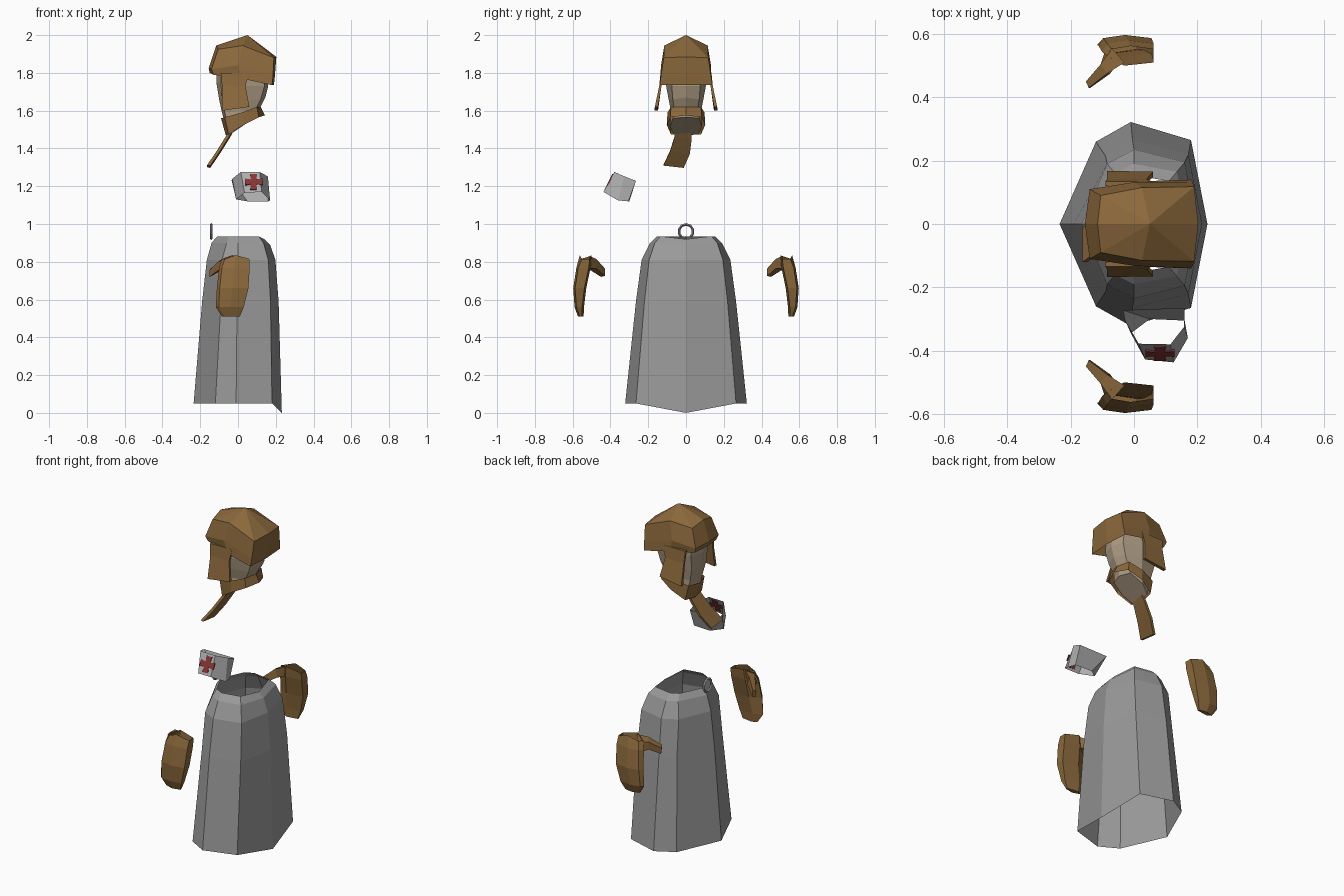
import bpy, bmesh, math
from mathutils import Vector

def material(name, rgb):
    m = bpy.data.materials.new(name)
    m.diffuse_color = (*rgb, 1)
    return m

CLOTH = material("grey cloth", (0.33, 0.325, 0.325))
BAND = material("pale grey", (0.42, 0.42, 0.42))
LEATHER = material("brown leather", (0.26, 0.14, 0.045))
SKIN = material("skin", (0.42, 0.33, 0.23))
RED = material("dark red", (0.24, 0.035, 0.035))

def loft(name, rings, mat, cap0=False, cap1=False):
    """Bridge equal-length closed rings; a ring of one point makes a fan."""
    bm = bmesh.new()
    rows = [[bm.verts.new(p) for p in r] for r in rings]
    for a, b in zip(rows, rows[1:]):
        for i in range(len(a)):
            j = (i + 1) % len(a)
            if len(b) == 1:
                bm.faces.new((a[i], a[j], b[0]))
            else:
                bm.faces.new((a[i], a[j], b[j], b[i]))
    if cap0:
        bm.faces.new(rows[0][::-1])
    if cap1:
        bm.faces.new(rows[-1])
    bmesh.ops.recalc_face_normals(bm, faces=bm.faces)
    me = bpy.data.meshes.new(name)
    bm.to_mesh(me)
    bm.free()
    me.materials.append(mat)
    ob = bpy.data.objects.new(name, me)
    bpy.context.collection.objects.link(ob)
    return ob

def sym(half):
    """Close a half ring (starting and ending on y = 0) by mirroring it."""
    return half + [(x, -y, z) for x, y, z in reversed(half[1:-1])]

def flip(rings, s):
    return [[(x, s * y, z) for x, y, z in r] for r in rings]

# Robe: open eight-sided shell with a dipped hem point
robe = []
for z, front_z, pts in [
        (0.05, 0.0, [(-0.235, 0), (-0.12, 0.26), (-0.01, 0.322), (0.18, 0.265), (0.232, 0)]),
        (0.59, 0.59, [(-0.19, 0), (-0.09, 0.215), (-0.005, 0.265), (0.172, 0.22), (0.215, 0)]),
        (0.81, 0.81, [(-0.165, 0), (-0.085, 0.19), (0, 0.235), (0.16, 0.195), (0.198, 0)]),
        (0.90, 0.89, [(-0.14, 0), (-0.06, 0.16), (0, 0.19), (0.135, 0.165), (0.17, 0)]),
        (0.935, 0.92, [(-0.11, 0), (-0.05, 0.13), (0, 0.155), (0.11, 0.135), (0.14, 0)])]:
    robe.append(sym([(x, y, front_z if i == 4 else z) for i, (x, y) in enumerate(pts)]))
loft("robe", robe, CLOTH)

# Ring at the back of the collar
bpy.ops.mesh.primitive_torus_add(location=(-0.142, 0, 0.96), rotation=(0, math.pi / 2, 0),
                                 major_segments=10, minor_segments=4,
                                 major_radius=0.038, minor_radius=0.007)
ring = bpy.context.object
ring.name = "back_ring"
ring.data.materials.append(CLOTH)

# Cap: rim, brow ring and peak
loft("cap", [
    sym([(-0.15, 0, 1.80), (-0.13, 0.10, 1.79), (0.02, 0.135, 1.77), (0.18, 0.14, 1.735), (0.19, 0, 1.735)]),
    sym([(-0.155, 0, 1.825), (-0.14, 0.11, 1.82), (0.0, 0.132, 1.84), (0.185, 0.133, 1.78), (0.195, 0, 1.78)]),
    sym([(-0.115, 0, 1.945), (-0.105, 0.09, 1.925), (0.025, 0.115, 1.945), (0.19, 0.118, 1.88), (0.203, 0, 1.885)]),
    [(0.05, 0, 2.0)]], LEATHER)

# Ear flaps
for side, s in (("left", 1), ("right", -1)):
    loft("ear_flap_" + side, flip([
        [(-0.09, 0.12, 1.80), (0.055, 0.12, 1.80), (0.055, 0.135, 1.80), (-0.09, 0.135, 1.80)],
        [(-0.085, 0.13, 1.73), (0.04, 0.13, 1.73), (0.04, 0.142, 1.73), (-0.085, 0.142, 1.73)],
        [(-0.085, 0.148, 1.60), (0.06, 0.148, 1.62), (0.06, 0.165, 1.62), (-0.085, 0.168, 1.60)],
    ], s), LEATHER, True, True)

# Head, ending in a neck cut that slopes to the back
loft("head", [
    sym([(-0.11, 0, 1.86), (-0.09, 0.08, 1.86), (0.03, 0.105, 1.86), (0.13, 0.08, 1.84), (0.15, 0, 1.84)]),
    sym([(-0.115, 0, 1.75), (-0.09, 0.08, 1.75), (0.03, 0.105, 1.73), (0.14, 0.075, 1.73), (0.16, 0, 1.73)]),
    sym([(-0.10, 0, 1.66), (-0.085, 0.07, 1.66), (0.02, 0.092, 1.66), (0.12, 0.07, 1.66), (0.145, 0, 1.67)]),
    sym([(-0.085, 0, 1.59), (-0.07, 0.06, 1.59), (0.01, 0.08, 1.60), (0.09, 0.06, 1.60), (0.11, 0, 1.60)]),
    sym([(-0.05, 0, 1.47), (-0.04, 0.065, 1.475), (0.01, 0.085, 1.515), (0.085, 0.07, 1.56), (0.105, 0, 1.565)]),
], SKIN, True, True)

# Scarf: tilted band round the neck and a hanging tail
loft("scarf", [
    sym([(-0.09, 0, 1.56), (-0.07, 0.075, 1.565), (0.02, 0.098, 1.59), (0.10, 0.08, 1.62), (0.12, 0, 1.62)]),
    sym([(-0.065, 0, 1.47), (-0.05, 0.08, 1.475), (0.03, 0.102, 1.525), (0.11, 0.082, 1.565), (0.142, 0, 1.575)]),
], LEATHER)
tail = []
for x, z, y0, y1 in [(-0.015, 1.53, -0.055, 0.03), (-0.055, 1.46, -0.06, 0.03),
                     (-0.105, 1.38, -0.085, 0.02), (-0.155, 1.307, -0.12, -0.012)]:
    tail.append([(x - 0.008, y0, z + 0.006), (x - 0.008, y1, z - 0.006),
                 (x + 0.008, y1, z - 0.01), (x + 0.008, y0, z + 0.002)])
loft("scarf_tail", tail, LEATHER, True, True)

# Gloves: hexagonal hand with a thumb reaching inward
def hand_ring(z, x0, x1, y0, y1, dz=0.0):
    c = (x0 + x1) / 2
    return [(x0, (y0 + y1) / 2, z - dz), (c - 0.02, y0, z), (x1, y0 + 0.01, z - dz),
            (x1, y1 - 0.01, z - dz), (c, y1, z), (x0 + 0.015, y1 - 0.01, z - dz)]

for side, s in (("left", 1), ("right", -1)):
    loft("glove_" + side, flip([
        hand_ring(0.835, -0.085, 0.062, 0.50, 0.562, 0.02),
        hand_ring(0.77, -0.10, 0.062, 0.505, 0.58),
        hand_ring(0.66, -0.112, 0.055, 0.528, 0.597),
        hand_ring(0.56, -0.117, 0.03, 0.54, 0.59),
        hand_ring(0.51, -0.085, 0.01, 0.542, 0.572)], s), LEATHER, False, True)
    loft("thumb_" + side, flip([
        [(-0.03, 0.51, 0.83), (-0.07, 0.555, 0.815), (-0.09, 0.55, 0.755), (-0.05, 0.51, 0.765)],
        [(-0.085, 0.475, 0.815), (-0.105, 0.505, 0.80), (-0.105, 0.505, 0.755), (-0.075, 0.475, 0.765)],
        [(-0.143, 0.43, 0.765), (-0.152, 0.45, 0.755), (-0.15, 0.45, 0.72), (-0.138, 0.43, 0.725)],
    ], s), LEATHER, True, True)

# Armband: open six-sided tube sloping along the arm
upper = [(0.015, -0.378, 1.275), (0.115, -0.38, 1.275), (0.158, -0.325, 1.252),
         (0.16, -0.265, 1.228), (-0.034, -0.272, 1.232), (-0.03, -0.30, 1.24)]
lower = [(0.035, -0.428, 1.165), (0.125, -0.437, 1.17), (0.17, -0.36, 1.125),
         (0.16, -0.305, 1.12), (0.05, -0.30, 1.12), (-0.01, -0.345, 1.13)]
loft("armband", [upper, lower], BAND)

# Flared cross on the outer face of the armband
face = [Vector(p) for p in (upper[0], upper[1], lower[1], lower[0])]
centre = sum(face, Vector()) / 4 + Vector((0.01, 0, 0))
u = Vector((1, 0, 0))
v = Vector((0, 0.055, 0.108)).normalized()
n = Vector((0, -v.z, v.y))
plate = [[], []]
for k in range(4):
    c, d = [(1, 0), (0, 1), (-1, 0), (0, -1)][k]
    for a, b in ((0.046, -0.019), (0.046, 0.019), (0.014, 0.014)):
        p = centre + u * (a * c - b * d) + v * (a * d + b * c)
        plate[0].append(p - n * 0.002)
        plate[1].append(p + n * 0.006)
loft("armband_cross", plate, RED, True, True)
